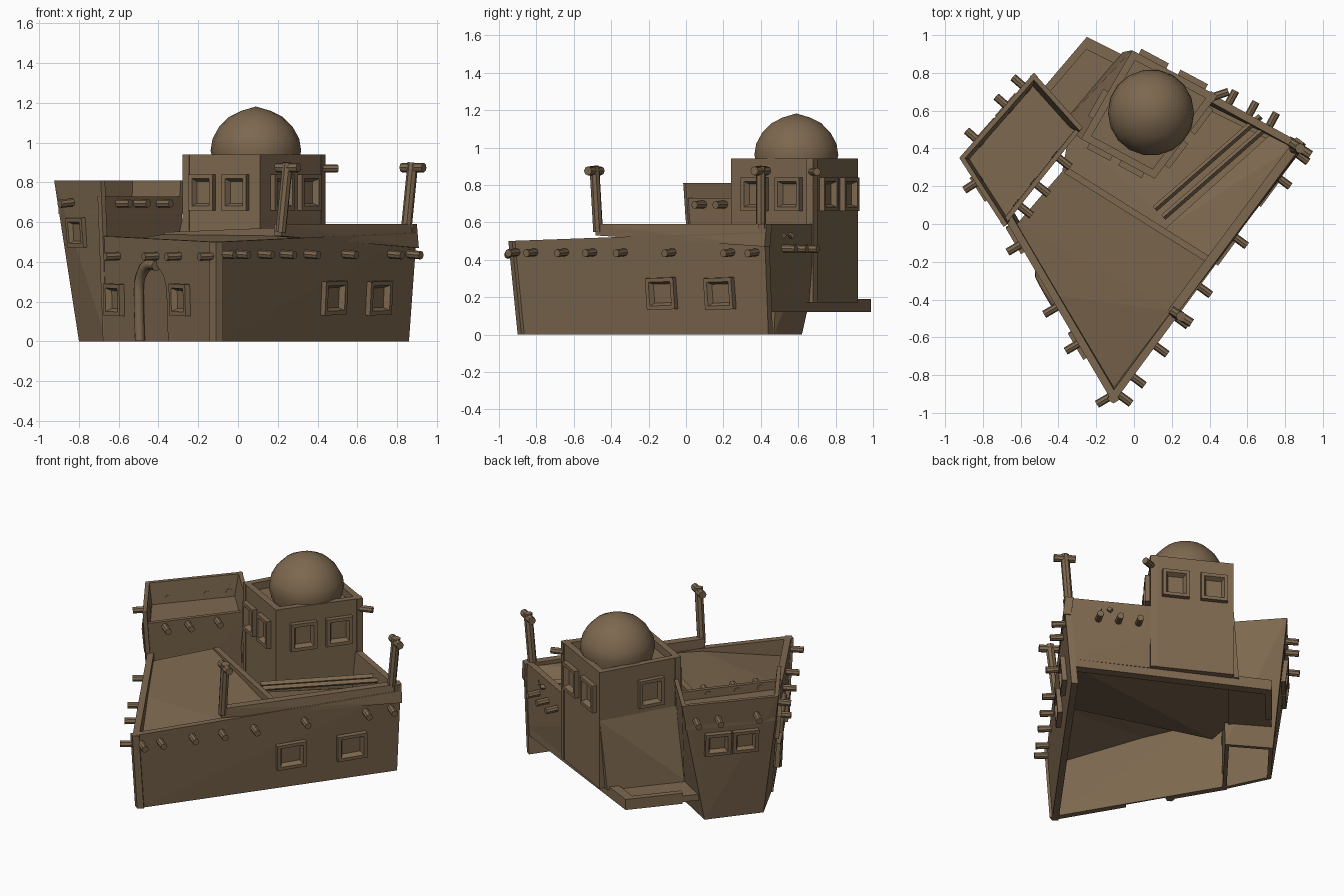
import bpy, bmesh, math
from mathutils import Vector, Matrix

if "Cube" in bpy.data.objects:
    bpy.data.objects.remove(bpy.data.objects["Cube"], do_unlink=True)

clay = bpy.data.materials.new("brown clay")
clay.use_nodes = True
clay.diffuse_color = (0.205, 0.138, 0.078, 1)
clay.node_tree.nodes["Principled BSDF"].inputs["Base Color"].default_value = clay.diffuse_color
UP = Vector((0, 0, 1))


def finish(name, bm, smooth=False):
    bmesh.ops.recalc_face_normals(bm, faces=bm.faces)
    mesh = bpy.data.meshes.new(name)
    bm.to_mesh(mesh)
    bm.free()
    mesh.materials.append(clay)
    for face in mesh.polygons:
        face.use_smooth = smooth
    obj = bpy.data.objects.new(name, mesh)
    bpy.context.collection.objects.link(obj)
    return obj


def hull(name, points):
    bm = bmesh.new()
    for p in points:
        bm.verts.new(p)
    bmesh.ops.convex_hull(bm, input=bm.verts)
    return finish(name, bm)


def slab(name, points, thick=0.03):
    """Sheet with the given top corners."""
    pts = [Vector(p) for p in points]
    return hull(name, pts + [p - UP * thick for p in pts])


def side(a0, b0, z0, a1, b1, za, zb=None):
    """Wall face: bottom edge a0-b0, top edge a1-b1, outside on the right of a to b."""
    zb = za if zb is None else zb
    return [Vector((*a0, z0)), Vector((*b0, z0)), Vector((*b1, zb)), Vector((*a1, za))]


def panel(name, face, thick=0.05):
    along = (face[2] - face[3]).normalized()
    inward = UP.cross(along) * thick
    return hull(name, face + [p + inward for p in face])


def placement(face, t, z):
    """Matrix on a wall: x along it, y outward, z up the slope."""
    lo, hi = face[0].lerp(face[1], t), face[3].lerp(face[2], t)
    up = (hi - lo).normalized()
    along = (face[2] - face[3]).normalized()
    out = along.cross(up).normalized()
    up = out.cross(along)
    pos = lo.lerp(hi, (z - lo.z) / (hi.z - lo.z))
    return Matrix.Translation(pos) @ Matrix((along, out, up)).transposed().to_4x4()


def window(face, t, z, width=0.17, height=0.18):
    bm = bmesh.new()
    bmesh.ops.create_cube(bm, size=1, matrix=Matrix.Diagonal((width, 0.06, height, 1)))
    front = max(bm.faces, key=lambda f: f.calc_center_median().y)
    bmesh.ops.inset_region(bm, faces=[front], thickness=0.03)
    bmesh.ops.inset_region(bm, faces=[front], thickness=0.02, depth=-0.03)
    bm.transform(placement(face, t, z))
    return finish("window_frame", bm)


def rod(name, a, b, radius=0.021, sides=8):
    a, b = Vector(a), Vector(b)
    bm = bmesh.new()
    turn = (b - a).to_track_quat("Z", "Y").to_matrix().to_4x4()
    bmesh.ops.create_cone(bm, cap_ends=True, segments=sides, radius1=radius, radius2=radius,
                          depth=(b - a).length, matrix=Matrix.Translation((a + b) / 2) @ turn)
    return finish(name, bm)


def beam_ends(face, places, z, reach=0.08):
    for t in places:
        m = placement(face, t, z)
        rod("roof_beam_end", m @ Vector((0, -0.03, 0)), m @ Vector((0, reach, 0)))


def tower_sides(base, top, z0, z1):
    return [side(base[i], base[(i + 1) % 4], z0, top[i], top[(i + 1) % 4], z1) for i in range(4)]


# West tower: thin tapered walls around a sunken roof, the wall over the main roof is lower
west = tower_sides([(-0.80, 0.33), (-0.66, 0.04), (-0.32, 0.47), (-0.57, 0.62)],
                   [(-0.925, 0.35), (-0.69, -0.015), (-0.27, 0.51), (-0.53, 0.80)], 0, 0.81)
for i, face in enumerate(west):
    low, high, share = face[:2], face[2:], 0.9 if i == 1 else 1
    panel("west_tower_wall", low + [low[1].lerp(high[0], share), low[0].lerp(high[1], share)], 0.025)
slab("west_tower_roof", [f[0].lerp(f[3], 0.83) for f in west])
window(west[0], 0.42, 0.55, 0.15, 0.15)
for t in (0.33, 0.66):
    window(west[3], t, 0.53, 0.16, 0.15)
beam_ends(west[0], (0.35,), 0.7)
beam_ends(west[1], (0.2, 0.42, 0.7), 0.695)
beam_ends(west[3], (0.12, 0.36, 0.78), 0.7)

# Outer walls
south, east, north = (-0.11, -0.95), (0.90, 0.42), (-0.01, 0.92)
south_base, east_base = (-0.11, -0.90), (0.86, 0.44)
south_west = side((-0.68, 0.06), south_base, 0, (-0.68, 0.02), south, 0.53, 0.50)
south_east = side(south_base, east_base, 0, south, east, 0.50, 0.55)
front_wall = panel("front_wall", south_west, 0.04)
panel("side_wall", south_east, 0.04)
north_east = side(east_base, (-0.03, 0.89), 0.17, east, north, 0.59)
panel("back_wall", north_east, 0.04)
panel("back_tower_wall", side((-0.06, 0.91), (-0.38, 0.53), 0.17, north, (-0.28, 0.45), 0.62), 0.03)
parapet = side((0.22, -0.485), (0.91, 0.42), 0.53, (0.22, -0.485), (0.90, 0.43), 0.59)
parapet[1].z = 0.47
panel("side_parapet", parapet, 0.05)
for t in (0.59, 0.82):
    window(south_east, t, 0.22, 0.185, 0.17)
for t in (0.12, 0.7):
    window(south_west, t, 0.21, 0.16, 0.16)
beam_ends(south_east, (0.03, 0.10, 0.22, 0.33, 0.45, 0.64, 0.87, 0.965), 0.44)
beam_ends(south_west, (0.14, 0.48, 0.68, 0.97), 0.43)
beam_ends(north_east, (0.19, 0.31, 0.43), 0.46)

# Arched doorway, cut into the wall, with a rounded moulding on one side and over the top
door = placement(south_west, 0.45, 0)
half, spring = 0.14, 0.25
arch = [(-half, 0.0)] + [(-half * math.cos(a), spring + half * math.sin(a))
                         for a in [math.pi * i / 10 for i in range(11)]] + [(half, 0.0)]
cutter = hull("doorway_cutter", [door @ Vector((x, y, z if z else -0.05))
                                 for x, z in arch for y in (-0.03, 0.1)])
cutter.hide_render = True
cutter.hide_set(True)
cut = front_wall.modifiers.new("doorway", "BOOLEAN")
cut.operation, cut.object = "DIFFERENCE", cutter
curve = bpy.data.curves.new("doorway_trim", "CURVE")
curve.dimensions, curve.bevel_depth, curve.bevel_resolution = "3D", 0.028, 1
curve.use_fill_caps = True
spline = curve.splines.new("POLY")
moulding = arch[:8]
spline.points.add(len(moulding) - 1)
for point, (x, z) in zip(spline.points, moulding):
    point.co = (*(door @ Vector((x, 0, z))), 1)
curve.materials.append(clay)
trim = bpy.data.objects.new("doorway_trim", curve)
bpy.context.collection.objects.link(trim)

# Front roof, falling away to the corner, and the banked roof along the side
ridge_west, ridge_east = (-0.40, -0.38, 0.47), (0.20, -0.46, 0.50)
slab("front_roof", [ridge_west, ridge_east, (0.39, -0.19, 0.53), (-0.37, 0.29, 0.54), (-0.62, 0.0, 0.50)], 0.02)
slab("front_roof_slope", [ridge_west, ridge_east, (-0.11, -0.89, 0.39)], 0.02)
slab("side_roof_bank", [(0.38, -0.20, 0.56), (0.86, 0.42, 0.57), (0.74, 0.49, 0.51), (0.16, -0.03, 0.51)])
for shift in (0, 0.045):
    rod("roof_slat", (0.11 + shift, 0.08 - shift, 0.51), (0.67 + shift, 0.57 - shift, 0.53), 0.017, 4)

# Sunken yard behind the front roof, with the wall that divides them
divider = side((-0.37, 0.27), (0.38, -0.20), 0.15, (-0.37, 0.27), (0.38, -0.20), 0.55, 0.58)
divider[1].z = 0.3
panel("yard_wall", divider, 0.035)
slab("yard_floor", [(0.84, 0.42, 0.17), (-0.03, 0.88, 0.17), (-0.34, 0.50, 0.17),
                    (-0.38, 0.28, 0.17), (0.38, -0.19, 0.32)])

# Back ledge
corner = (-0.25, 0.99)
panel("ledge_edge", side(east_base, corner, 0.12, east_base, corner, 0.19), 0.06)
panel("ledge_end", side(corner, (-0.48, 0.72), 0.12, corner, (-0.48, 0.72), 0.19), 0.04)
slab("ledge_floor", [(*corner, 0.17), (-0.56, 0.62, 0.17), (-0.34, 0.48, 0.17), (-0.01, 0.87, 0.17)], 0.04)

# Domed tower: four walls standing in the yard around a sunken roof
plan = [(-0.28, 0.45), (0.11, 0.24), (0.44, 0.68), north]
dome_sides = tower_sides(plan, plan, 0.17, 0.94)
for face, places in zip(dome_sides, ((0.27, 0.7), (0.31, 0.72), (0.3, 0.76), (0.62,))):
    panel("dome_tower_wall", face, 0.04)
    for t in places:
        window(face, t, 0.75, 0.14 if face is dome_sides[0] else 0.165, 0.18)
slab("dome_tower_roof", [(*p, 0.89) for p in plan])
rod("tower_beam_end", (0.38, 0.66, 0.87), (0.50, 0.70, 0.87))

# Dome, a turned profile
bm = bmesh.new()
profile = [(0.205, 0.87), (0.228, 0.96), (0.218, 1.02), (0.185, 1.08), (0.135, 1.13), (0.075, 1.16), (0, 1.182)]
verts = [bm.verts.new((r, 0, z)) for r, z in profile]
edges = [bm.edges.new(pair) for pair in zip(verts, verts[1:])]
bmesh.ops.spin(bm, geom=verts + edges, cent=(0, 0, 0), axis=(0, 0, 1), angle=math.tau, steps=18)
bmesh.ops.remove_doubles(bm, verts=bm.verts, dist=0.0005)
bm.transform(Matrix.Translation((0.09, 0.59, 0)))
finish("dome", bm, smooth=True)

# Roof posts with cross pieces
for foot, head in (((0.215, -0.47, 0.55), (0.25, -0.49, 0.90)), ((0.845, 0.40, 0.55), (0.88, 0.40, 0.90))):
    rod("roof_post", foot, head, 0.027)
    top = Vector(head) - UP * 0.025
    out = Vector((0.055, -0.035, 0))
    rod("post_cross_piece", top - out, top + out, 0.024)
